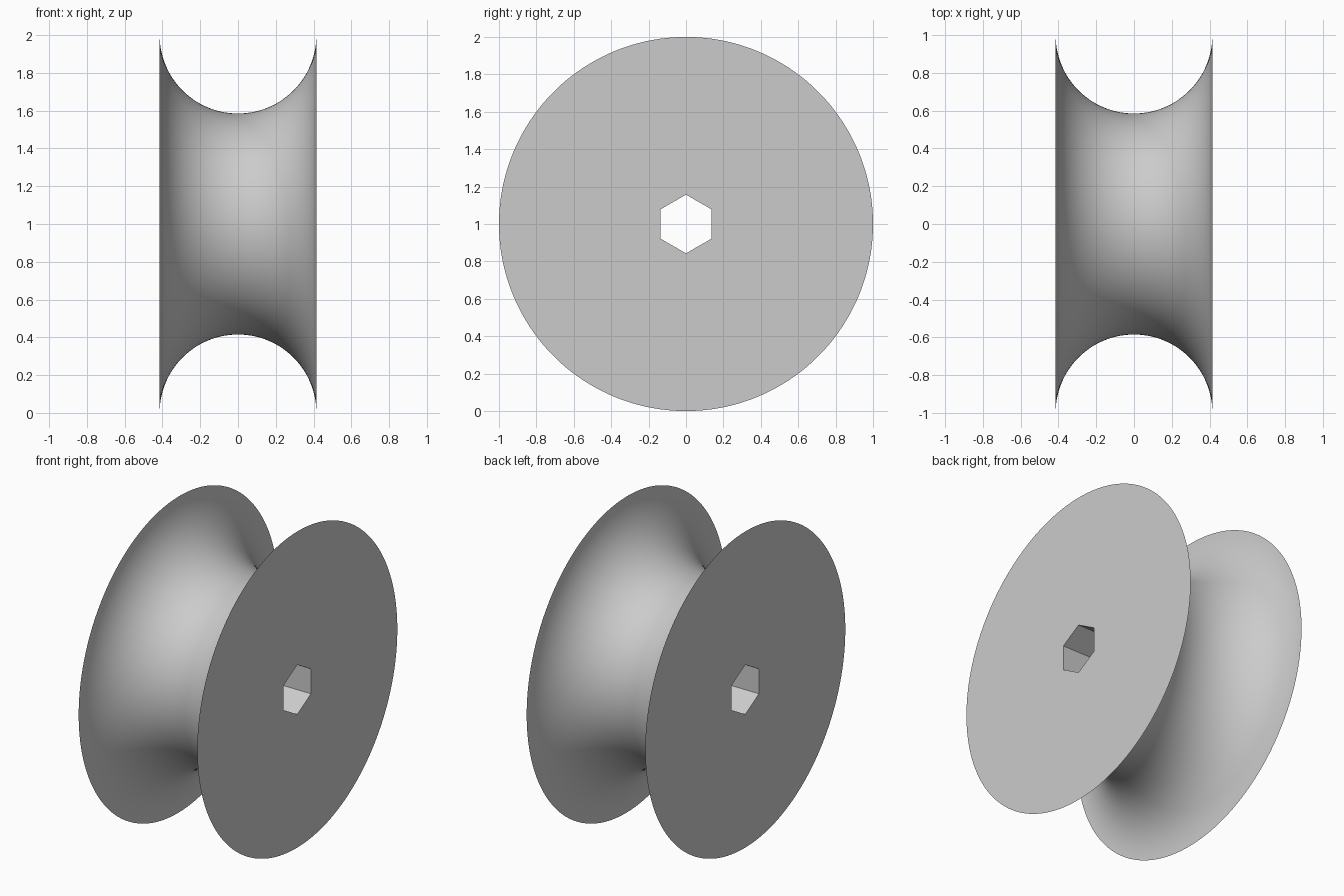
import bpy, bmesh, math

cube = bpy.data.objects.get("Cube")
if cube:
    bpy.data.objects.remove(cube, do_unlink=True)

RIM = 1.0          # outer radius
GROOVE = 0.415     # radius of the round groove, also half the width
APOTHEM = 0.136    # hex bore, centre to flat
SEGMENTS = 180     # multiple of six, so the bore corners are exact
ARC_STEPS = 56


def hex_radius(angle):
    """Distance to the hexagon's edge, with a corner at angle zero."""
    return APOTHEM / math.cos(angle % (math.pi / 3) - math.pi / 6)


def ring(bm, x, radius):
    """Closed loop around the x axis; radius is a function of the angle."""
    loop = []
    for i in range(SEGMENTS):
        a = math.tau * i / SEGMENTS
        r = radius(a + 1e-7)
        loop.append(bm.verts.new((x, r * math.sin(a), RIM + r * math.cos(a))))
    return loop


material = bpy.data.materials.new("light grey")
material.use_nodes = True
grey = (0.6, 0.6, 0.6, 1)
material.diffuse_color = grey
material.node_tree.nodes["Principled BSDF"].inputs["Base Color"].default_value = grey

# Profile: hex bore edge, semicircular groove, hex bore edge, closed through the bore
bm = bmesh.new()
rings = [ring(bm, -GROOVE, hex_radius)]
for k in range(ARC_STEPS + 1):
    t = math.pi * k / ARC_STEPS
    r = RIM - GROOVE * math.sin(t)
    rings.append(ring(bm, -GROOVE * math.cos(t), lambda a, r=r: r))
rings.append(ring(bm, GROOVE, hex_radius))

for j, first in enumerate(rings):
    second = rings[(j + 1) % len(rings)]
    for i in range(SEGMENTS):
        n = (i + 1) % SEGMENTS
        bm.faces.new((first[i], first[n], second[n], second[i]))
bmesh.ops.recalc_face_normals(bm, faces=bm.faces)

mesh = bpy.data.meshes.new("grooved_roller")
bm.to_mesh(mesh)
bm.free()
mesh.materials.append(material)
roller = bpy.data.objects.new("grooved_roller", mesh)
bpy.context.collection.objects.link(roller)

# Smooth groove, crisp rims and bore
bpy.ops.object.select_all(action="DESELECT")
roller.select_set(True)
bpy.context.view_layer.objects.active = roller
bpy.ops.object.shade_smooth_by_angle(angle=math.radians(30))
